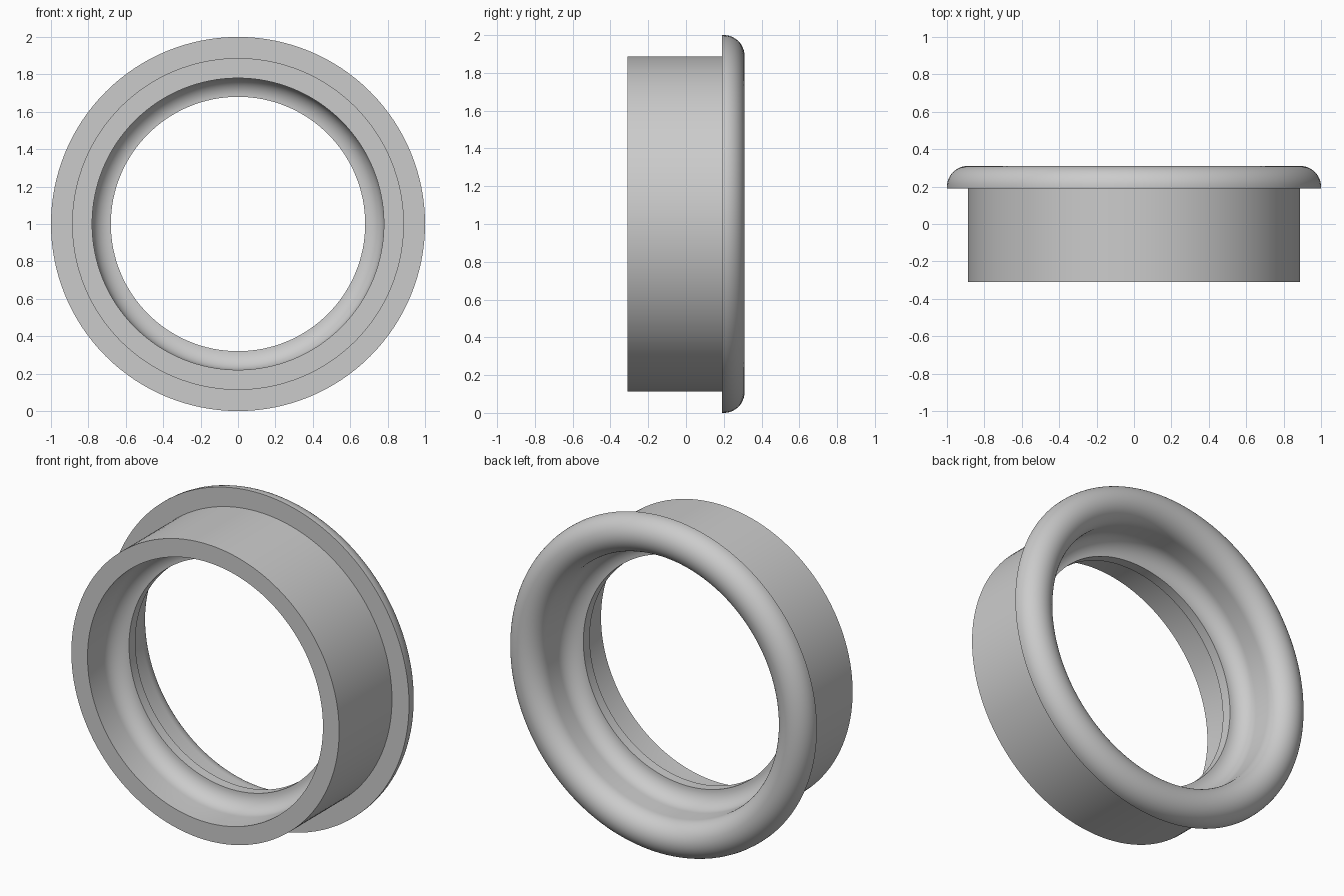
import bpy
import bmesh
from math import sin, cos, pi, radians
from mathutils import Vector

cube = bpy.data.objects.get("Cube")
if cube:
    bpy.data.objects.remove(cube, do_unlink=True)

# One plain grey for the whole ring
grey = bpy.data.materials.new("plain_grey")
grey.use_nodes = True
colour = (0.6, 0.6, 0.6, 1)
grey.diffuse_color = colour
grey.node_tree.nodes["Principled BSDF"].inputs["Base Color"].default_value = colour


def arc(centre_r, centre_y, radius, start, end, steps):
    """Points (r, y) of an arc, angles in degrees from the outward direction."""
    angles = [radians(start + (end - start) * i / steps) for i in range(steps + 1)]
    return [(centre_r + radius * cos(a), centre_y + radius * sin(a)) for a in angles]


FRONT, FLANGE, BORE, RIM = -0.31, 0.19, 0.78, 0.11

# Cross-section: sleeve, flange with rolled rim, bore with a filleted inner ridge
profile = [(BORE, FRONT), (0.887, FRONT), (0.887, FLANGE), (1.0, FLANGE)]
profile += arc(1.0 - RIM, 0.2, RIM, 0, 180, 24)
profile += arc(0.68, 0.1, 0.1, 0, -90, 12)
profile += arc(0.68, -0.16, 0.1, 90, 0, 12)

# Turn the section about the front-to-back axis
bm = bmesh.new()
verts = [bm.verts.new((r, y, 1)) for r, y in profile]
edges = [bm.edges.new((a, b)) for a, b in zip(verts, verts[1:] + verts[:1])]
bmesh.ops.spin(bm, geom=verts + edges, cent=Vector((0, 0, 1)), axis=Vector((0, 1, 0)),
               angle=2 * pi, steps=128, use_merge=False)
bmesh.ops.remove_doubles(bm, verts=bm.verts[:], dist=0.0005)
bmesh.ops.recalc_face_normals(bm, faces=bm.faces[:])

mesh = bpy.data.meshes.new("flanged_ring")
bm.to_mesh(mesh)
bm.free()
mesh.materials.append(grey)
ring = bpy.data.objects.new("flanged_ring", mesh)
bpy.context.collection.objects.link(ring)

# Smooth curves, crisp corners
bpy.ops.object.select_all(action="DESELECT")
ring.select_set(True)
bpy.context.view_layer.objects.active = ring
bpy.ops.object.shade_smooth_by_angle(angle=radians(30))
